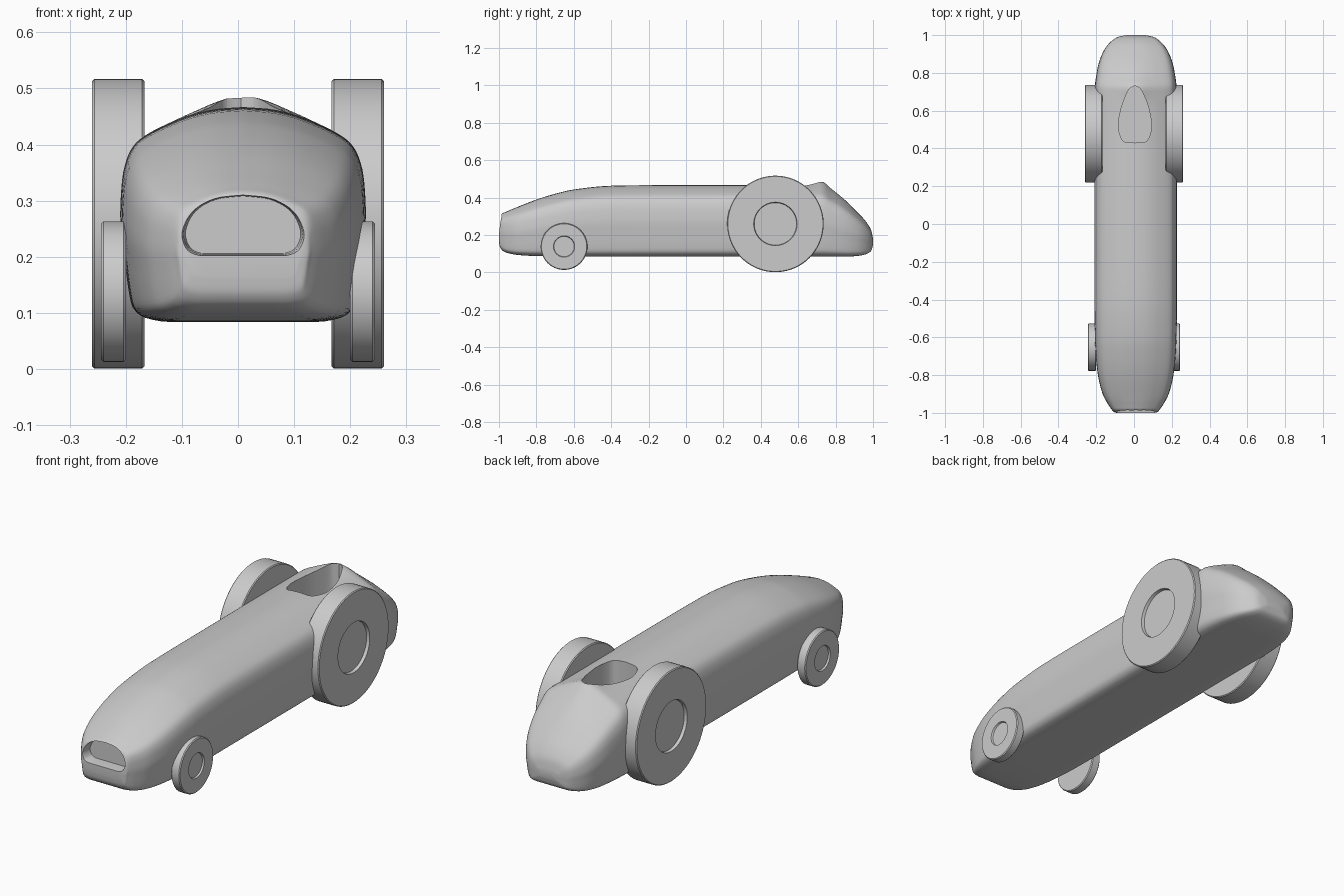
import bpy, bmesh, math

if "Cube" in bpy.data.objects:
    bpy.data.objects.remove(bpy.data.objects["Cube"])

CX = 0.009  # body sits slightly off centre


def resample(rows, n):
    """Monotone smooth interpolation through rows of numbers, n steps per gap."""
    cols = range(len(rows[0]))
    t = [0.0]
    for a, b in zip(rows, rows[1:]):
        t.append(t[-1] + math.dist(a, b))
    slopes = [[(b[c] - a[c]) / (t[i + 1] - t[i]) for c in cols]
              for i, (a, b) in enumerate(zip(rows, rows[1:]))]
    tan = [slopes[0]]
    for p, q in zip(slopes, slopes[1:]):
        tan.append([2 * u * v / (u + v) if u * v > 0 else 0 for u, v in zip(p, q)])
    tan.append(slopes[-1])
    out = []
    for i in range(len(rows) - 1):
        h = t[i + 1] - t[i]
        for k in range(n):
            s = k / n
            s2, s3 = s * s, s ** 3
            out.append([(2 * s3 - 3 * s2 + 1) * rows[i][c] + (s3 - 2 * s2 + s) * h * tan[i][c]
                        + (3 * s2 - 2 * s3) * rows[i + 1][c] + (s3 - s2) * h * tan[i + 1][c]
                        for c in cols])
    out.append(list(rows[-1]))
    return out


def finish(bm, name):
    bmesh.ops.recalc_face_normals(bm, faces=bm.faces)
    me = bpy.data.meshes.new(name)
    bm.to_mesh(me)
    bm.free()
    ob = bpy.data.objects.new(name, me)
    bpy.context.collection.objects.link(ob)
    return ob


def activate(ob):
    bpy.ops.object.select_all(action='DESELECT')
    ob.select_set(True)
    bpy.context.view_layer.objects.active = ob


def smooth(ob, angle=40):
    activate(ob)
    bpy.ops.object.shade_smooth_by_angle(angle=math.radians(angle))


def loft(rings, name, closed=False):
    bm = bmesh.new()
    vs = [[bm.verts.new(p) for p in r] for r in rings]
    n = len(rings[0])
    pairs = list(zip(vs, vs[1:])) + ([(vs[-1], vs[0])] if closed else [])
    for a, b in pairs:
        for i in range(n):
            j = (i + 1) % n
            bm.faces.new((a[i], a[j], b[j], b[i]))
    if not closed:
        bm.faces.new(vs[0])
        bm.faces.new(vs[-1])
    return finish(bm, name)


def cut(ob, cutter):
    cutter.hide_render = True
    m = ob.modifiers.new("cut", 'BOOLEAN')
    m.operation, m.solver, m.object = 'DIFFERENCE', 'EXACT', cutter
    activate(ob)
    bpy.ops.object.modifier_apply(modifier=m.name)
    bpy.data.objects.remove(cutter)


# Body: cross-section (half-width fraction, height fraction) lofted along stations
half = [(0, 0), (.6, 0), (.8, .02), (.9, .07), (.935, .16), (.97, .33), (1, .5), (.985, .66),
        (.94, .77), (.87, .835), (.776, .875), (.62, .92), (.42, .965), (.2, .992), (0, 1)]
right = resample(half, 3)
section = right + [(-u, v) for u, v in right[-2:0:-1]]
# y, half width, bottom z, top z, headrest bump
stations = [
    (-1.0, .10, .165, .22, 0), (-.996, .115, .14, .27, 0), (-.985, .125, .12, .312, 0),
    (-.96, .143, .105, .325, 0), (-.9, .175, .093, .35, 0), (-.8, .2, .087, .389, 0),
    (-.7, .211, .085, .42, 0), (-.6, .216, .084, .443, 0), (-.4, .219, .084, .463, 0),
    (-.2, .219, .084, .466, 0), (.3, .219, .084, .467, 0), (.55, .219, .084, .467, 0),
    (.65, .219, .084, .467, .008), (.72, .217, .084, .467, .02), (.78, .21, .084, .432, .012),
    (.85, .196, .084, .383, .004), (.92, .168, .088, .318, 0), (.965, .132, .098, .268, 0),
    (.99, .095, .115, .225, 0), (1.0, .05, .145, .18, 0)]
rings = [[(CX + u * w, y, zb + v * (zt - zb) + (bump * math.exp(-(u * w / .07) ** 2) if v > .6 else 0))
          for u, v in section] for y, w, zb, zt, bump in resample(stations, 4)]
body = loft(rings, "car_body")

# Cockpit opening: teardrop cutter
tear = resample([(0, .43), (.05, .433), (.073, .455), (.088, .52), (.076, .6),
                 (.048, .68), (.025, .72), (0, .732)], 4)
tear += [(-x, y) for x, y in tear[-2:0:-1]]
cut(body, loft([[(CX - .004 + x, y, z) for x, y in tear] for z in (.3, .6)], "cockpit_cutter"))

# Nose intake: flat-bottomed oval cutter
oval = resample([(0, .204), (.07, .204), (.095, .213), (.106, .24), (.098, .267),
                 (.075, .292), (.04, .306), (0, .31)], 4)
oval += [(-x, z) for x, z in oval[-2:0:-1]]
cut(body, loft([[(CX + x * k, y, .255 + (z - .255) * k) for x, z in oval]
                for y, k in ((-1.1, 1.05), (-1.0, 1.04), (-.985, 1.0), (-.95, .97))], "intake_cutter"))
smooth(body)


# Wheels: lathed tyre with a shallow recessed hub
def wheel(name, side, y, z, r, hub, x_in, x_out, depth, segs=72):
    e = .004
    prof = [(r - e, x_in), (r, x_in + e), (r, x_out - e), (r - e, x_out),
            (hub, x_out), (hub - .003, x_out - depth)]
    rings = [[(side * x, y + q * math.cos(a), z + q * math.sin(a))
              for a in (2 * math.pi * i / segs for i in range(segs))] for q, x in prof]
    smooth(loft(rings, name), 35)


for side, label in ((-1, "left"), (1, "right")):
    wheel("rear_wheel_" + label, side, .478, .259, .258, .116, .167, .26, .014)
    wheel("front_wheel_" + label, side, -.652, .138, .125, .057, .2, .244, .008)
